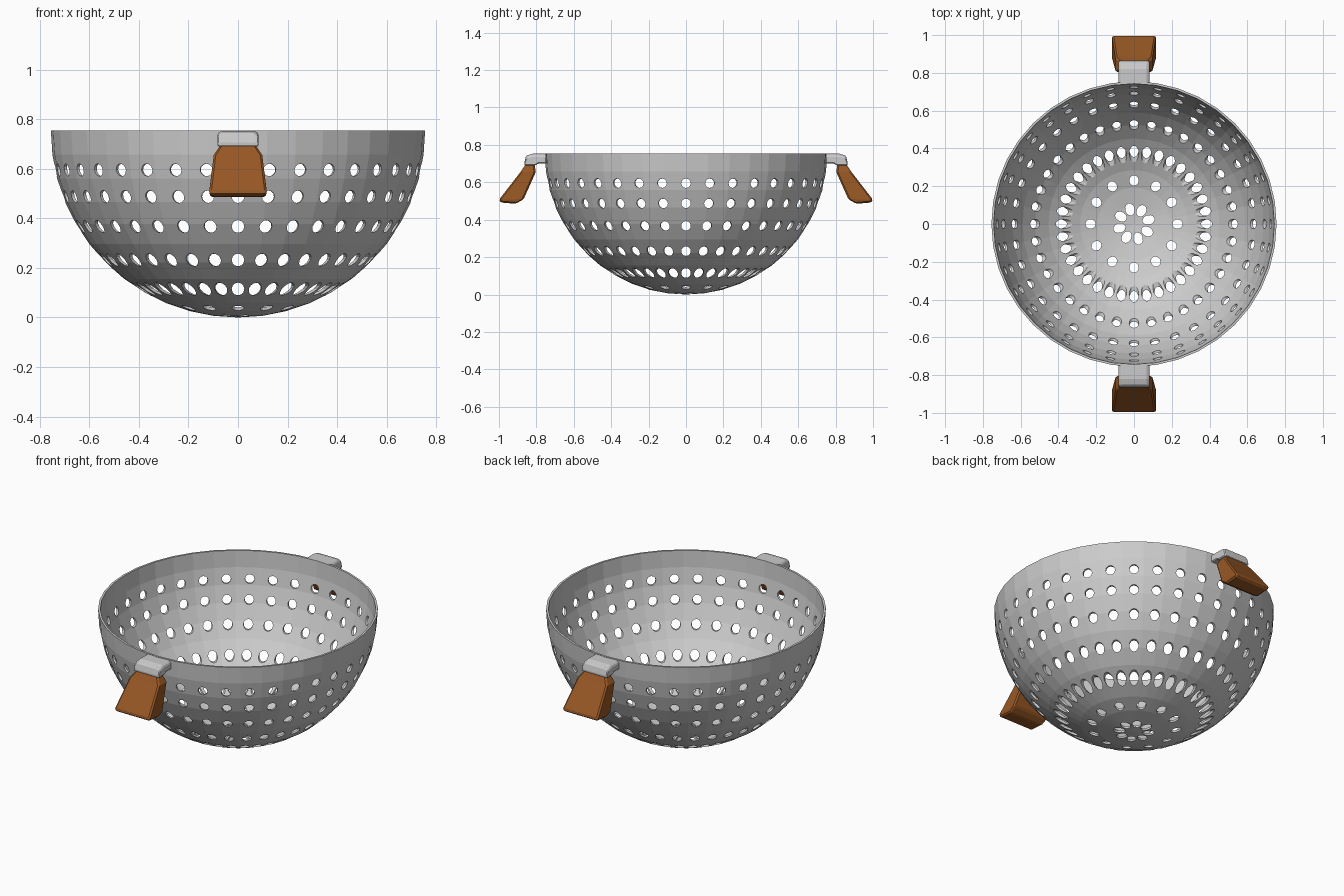
import bpy, bmesh
from math import sin, cos, pi, radians, sqrt
from mathutils import Matrix, Vector

if "Cube" in bpy.data.objects:
    bpy.data.objects.remove(bpy.data.objects["Cube"])

R, THICK, SEGS, RINGS = 0.755, 0.012, 40, 12


def add_object(name, bm, material=None):
    bmesh.ops.recalc_face_normals(bm, faces=bm.faces)
    mesh = bpy.data.meshes.new(name)
    bm.to_mesh(mesh)
    bm.free()
    obj = bpy.data.objects.new(name, mesh)
    bpy.context.collection.objects.link(obj)
    if material:
        mesh.materials.append(material)
    return obj


def loft(name, sections, material=None, bevel=0.01):
    """Bridge a list of equal-length point loops and cap both ends."""
    bm = bmesh.new()
    loops = [[bm.verts.new(p) for p in s] for s in sections]
    n = len(loops[0])
    for a, b in zip(loops, loops[1:]):
        for i in range(n):
            j = (i + 1) % n
            bm.faces.new((a[i], a[j], b[j], b[i]))
    bm.faces.new(loops[0])
    bm.faces.new(loops[-1])
    obj = add_object(name, bm, material)
    mod = obj.modifiers.new("soft_edges", 'BEVEL')
    mod.width = bevel
    mod.segments = 1
    mod.limit_method = 'ANGLE'
    mod.angle_limit = radians(30)
    return obj


# Bowl: thin hemispherical shell spun around z
bm = bmesh.new()
angles = [i * pi / 2 / RINGS for i in range(RINGS + 1)]
profile = [(R * sin(a), R - R * cos(a)) for a in angles]
r_in = R - THICK
profile += [(r_in * sin(a), R - r_in * cos(a)) for a in reversed(angles)]
verts = [bm.verts.new((0, -r, z)) for r, z in profile]
edges = [bm.edges.new(pair) for pair in zip(verts, verts[1:])]
bmesh.ops.spin(bm, geom=verts + edges, cent=(0, 0, 0), axis=(0, 0, 1),
               angle=2 * pi, steps=SEGS, use_merge=False)
bmesh.ops.remove_doubles(bm, verts=bm.verts, dist=1e-4)
bowl = add_object("bowl", bm)

# Drain holes: five rows punched sideways, two rings punched through the base
bm = bmesh.new()


def punch(matrix, depth, radius=0.0255):
    bmesh.ops.create_cone(bm, cap_ends=True, segments=12, radius1=radius,
                          radius2=radius, depth=depth, matrix=matrix)


for z in (0.595, 0.487, 0.367, 0.232, 0.115):
    r = sqrt(R * R - (R - z) ** 2)
    start, end = (0.318, 0.55) if z < 0.2 else (r - 0.12, r + 0.12)
    for i in range(36):
        punch(Matrix.Rotation(i * pi / 18, 4, 'Z')
              @ Matrix.Translation((0, (start + end) / 2, z))
              @ Matrix.Rotation(pi / 2, 4, 'X'), end - start)
for count, r, turn, stretch in ((12, 0.23, 0, 1.1), (8, 0.08, 0.27, 1.3)):
    for i in range(count):
        punch(Matrix.Rotation(turn + i * 2 * pi / count, 4, 'Z')
              @ Matrix.Translation((r, 0, 0.03))
              @ Matrix.Diagonal((stretch, 1, 1, 1)), 0.2, 0.025)
cutter = add_object("hole_cutter", bm)
cutter.hide_render = True

mod = bowl.modifiers.new("holes", 'BOOLEAN')
mod.operation = 'DIFFERENCE'
mod.solver = 'EXACT'
mod.object = cutter
bpy.context.view_layer.objects.active = bowl
bpy.ops.object.modifier_apply(modifier=mod.name)
bpy.data.objects.remove(cutter)

# Handles: metal bracket at the rim and a flared wooden grip, front and back
wood = bpy.data.materials.new("wood")
wood.diffuse_color = (0.31, 0.095, 0.018, 1)
wood.use_nodes = True
wood.node_tree.nodes["Principled BSDF"].inputs["Base Color"].default_value = wood.diffuse_color

bracket_profile = [(0.745, 0.753), (0.82, 0.753), (0.855, 0.742), (0.866, 0.70),
                   (0.862, 0.69), (0.805, 0.69), (0.79, 0.70), (0.745, 0.70)]
# inner y, inner z, outer y, outer z, half width
grip_sections = [(0.81, 0.70, 0.855, 0.70, 0.068),
                 (0.803, 0.655, 0.885, 0.655, 0.098),
                 (0.868, 0.51, 0.999, 0.508, 0.116),
                 (0.91, 0.485, 0.993, 0.492, 0.112)]

for side, s in (("front", -1), ("back", 1)):
    loft(side + "_bracket",
         [[(x, s * y, z - (0.012 if abs(x) > 0.08 and z > 0.74 else 0))
           for y, z in bracket_profile] for x in (-0.083, -0.068, 0.068, 0.083)],
         bevel=0.005)
    loft(side + "_grip",
         [[(-w, s * yi, zi), (w, s * yi, zi), (w, s * yo, zo), (-w, s * yo, zo)]
          for yi, zi, yo, zo, w in grip_sections], wood, 0.008)
